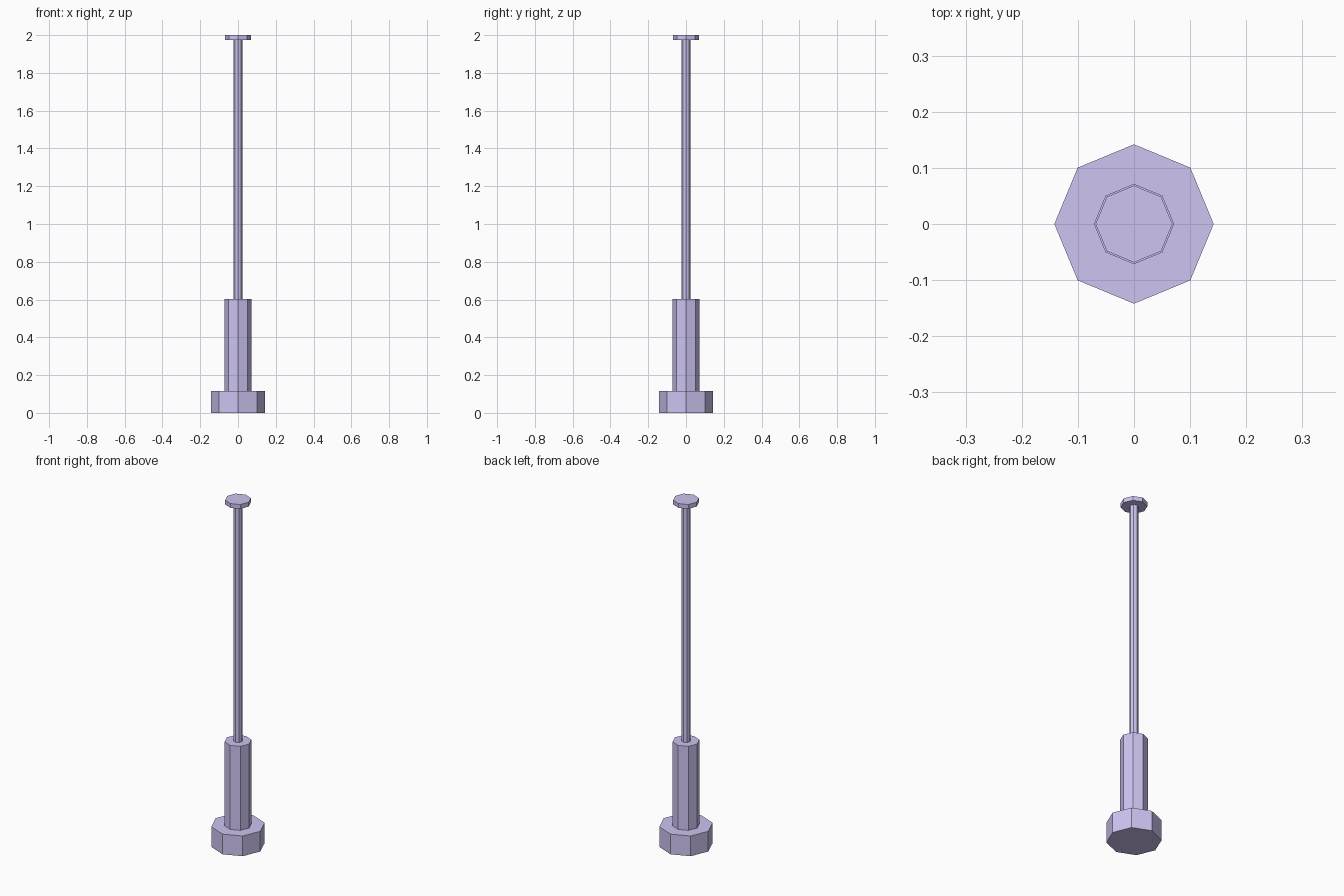
import bpy

if "Cube" in bpy.data.objects:
    bpy.data.objects.remove(bpy.data.objects["Cube"])

SIDES = 8

purple = bpy.data.materials.new("purple")
purple.diffuse_color = (0.62, 0.55, 0.88, 1.0)
purple.use_nodes = True
purple.node_tree.nodes["Principled BSDF"].inputs["Base Color"].default_value = purple.diffuse_color


def octagon_part(name, radius, z_bottom, z_top):
    """Flat-shaded octagonal prism with corners on the x and y axes."""
    bpy.ops.mesh.primitive_cylinder_add(
        vertices=SIDES, radius=radius, depth=z_top - z_bottom,
        location=(0, 0, (z_bottom + z_top) / 2))
    part = bpy.context.object
    part.name = name
    part.data.materials.append(purple)
    return part


# Wide foot, thick sleeve, thin rod and the small disc on top
octagon_part("foot", 0.142, 0.0, 0.117)
octagon_part("sleeve", 0.0715, 0.117, 0.603)
octagon_part("rod", 0.024, 0.603, 1.975)
octagon_part("top_disc", 0.0685, 1.975, 2.0)
